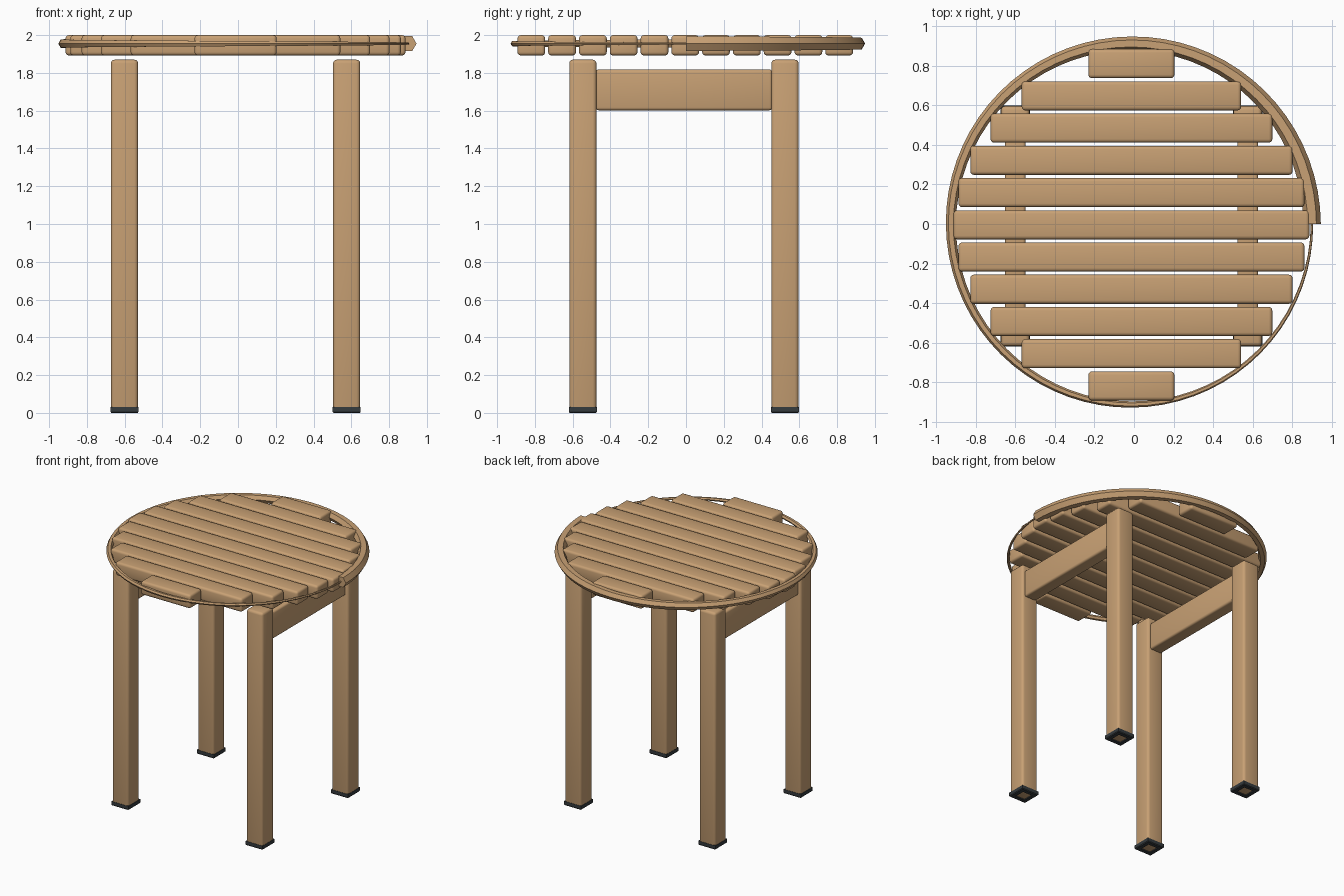
import bpy, bmesh, math

old = bpy.data.objects.get("Cube")
if old:
    bpy.data.objects.remove(old, do_unlink=True)


def make_material(name, color):
    mat = bpy.data.materials.new(name)
    mat.use_nodes = True
    mat.diffuse_color = color
    mat.node_tree.nodes["Principled BSDF"].inputs["Base Color"].default_value = color
    return mat


WOOD = make_material("warm wood", (0.58, 0.355, 0.175, 1))
RUBBER = make_material("dark rubber", (0.035, 0.043, 0.048, 1))


def add_object(name, bm, mat):
    bmesh.ops.recalc_face_normals(bm, faces=bm.faces)
    mesh = bpy.data.meshes.new(name)
    bm.to_mesh(mesh)
    bm.free()
    mesh.materials.append(mat)
    obj = bpy.data.objects.new(name, mesh)
    bpy.context.collection.objects.link(obj)
    return obj


def smooth(obj):
    bpy.ops.object.select_all(action="DESELECT")
    bpy.context.view_layer.objects.active = obj
    obj.select_set(True)
    bpy.ops.object.shade_smooth_by_angle(angle=math.radians(35))


def rounded_box(name, center, size, radius, mat=WOOD):
    bm = bmesh.new()
    bmesh.ops.create_cube(bm, size=1)
    bmesh.ops.scale(bm, vec=size, verts=bm.verts)
    bmesh.ops.translate(bm, vec=center, verts=bm.verts)
    bmesh.ops.bevel(bm, geom=bm.edges[:], offset=radius, segments=3,
                    profile=0.5, affect="EDGES")
    obj = add_object(name, bm, mat)
    smooth(obj)
    return obj


def foot_cap(name, x, y):
    # Square rubber frame, open in the middle
    bm = bmesh.new()
    loops = []
    for half, z in ((0.070, 0), (0.0745, 0.006), (0.0745, 0.032),
                    (0.042, 0.032), (0.042, 0)):
        loops.append([bm.verts.new((x + sx * half, y + sy * half, z))
                      for sx, sy in ((1, 1), (-1, 1), (-1, -1), (1, -1))])
    for a, b in zip(loops, loops[1:] + loops[:1]):
        for i in range(4):
            j = (i + 1) % 4
            bm.faces.new((a[i], a[j], b[j], b[i]))
    return add_object(name, bm, RUBBER)


CX, CY = -0.013, -0.004

# Seat slats, shorter towards the front and back
half_lengths = [0.90, 0.875, 0.815, 0.7125, 0.555, 0.2175]
for i in range(-5, 6):
    rounded_box(f"seat_slat_{i + 6}", (CX, CY + i * 0.163, 1.946),
                (2 * half_lengths[abs(i)], 0.147, 0.108), 0.018)

# Tapering hexagonal hoop around the seat
bm = bmesh.new()
STEPS, SIDES = 72, 6
rings = []
for s in range(STEPS + 1):
    t = s / STEPS
    turn = 2 * math.pi * t
    thick = 0.045 + (0.006 - 0.045) * t
    ring = []
    for k in range(SIDES):
        a = 2 * math.pi * k / SIDES
        r = 0.913 + thick * math.cos(a)
        ring.append(bm.verts.new((CX + r * math.cos(turn), r * math.sin(turn),
                                  1.955 + thick * math.sin(a))))
    rings.append(ring)
for a, b in zip(rings, rings[1:]):
    for k in range(SIDES):
        n = (k + 1) % SIDES
        bm.faces.new((a[k], a[n], b[n], b[k]))
bm.faces.new(rings[0])
bm.faces.new(rings[-1])
smooth(add_object("seat_hoop", bm, WOOD))

# Legs with rubber feet, and one rail per side
for sx, side in ((1, "left"), (-1, "right")):
    x = CX + sx * 0.588
    for sy, end in ((1, "back"), (-1, "front")):
        y = -0.011 + sy * 0.535
        rounded_box(f"{end}_{side}_leg", (x, y, 0.939), (0.144, 0.144, 1.862), 0.02)
        foot_cap(f"{end}_{side}_foot", x, y)
    rounded_box(f"{side}_rail", (x, -0.011, 1.71), (0.105, 0.935, 0.216), 0.015)
